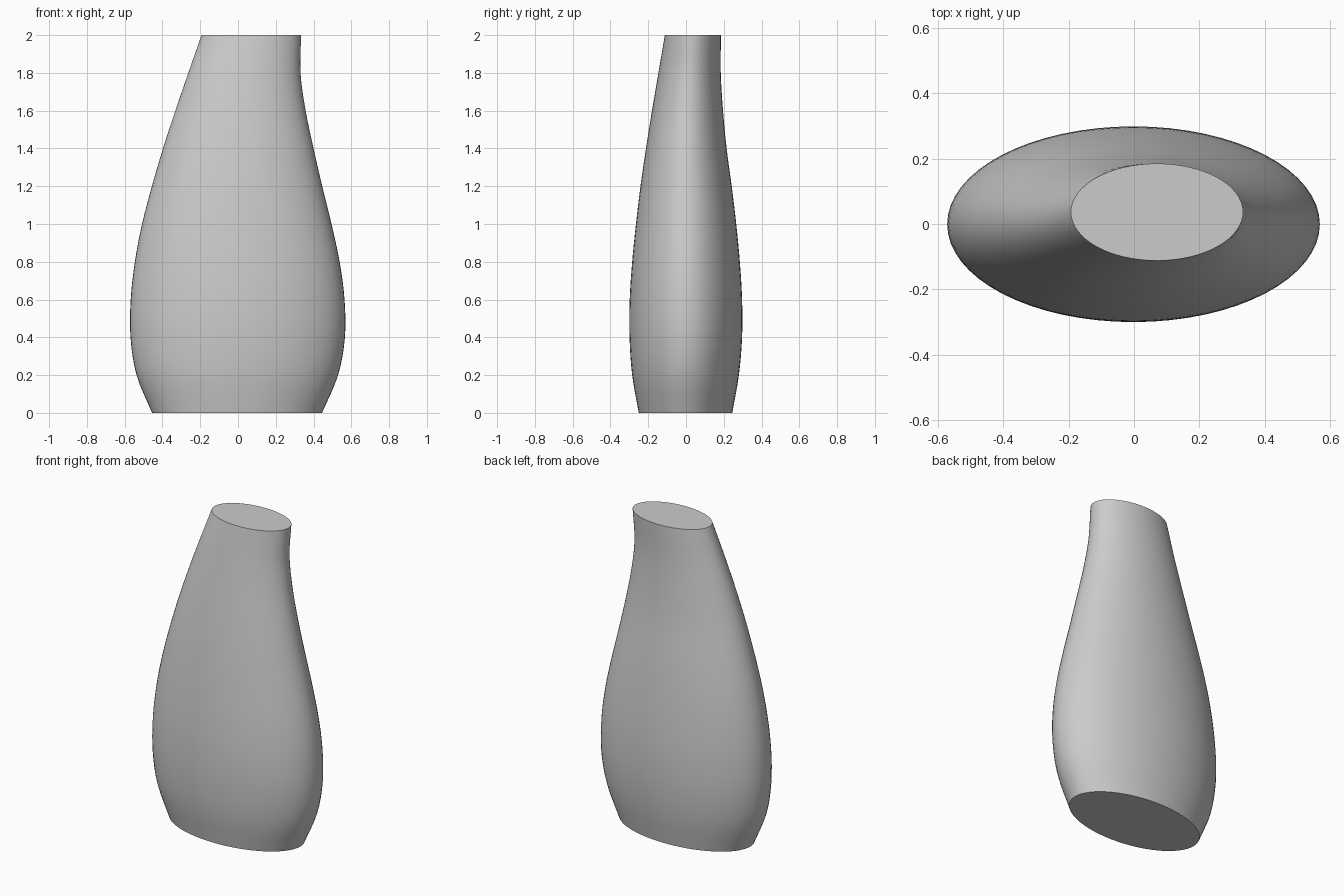
import bpy, bmesh, math

if "Cube" in bpy.data.objects:
    bpy.data.objects.remove(bpy.data.objects["Cube"])

# Cross-sections: height, left x, right x, front y, back y
SECTIONS = [
    (0.0, -0.455, 0.445, -0.25, 0.245),
    (0.2, -0.537, 0.530, -0.285, 0.28),
    (0.4, -0.569, 0.566, -0.299, 0.297),
    (0.6, -0.568, 0.564, -0.298, 0.297),
    (0.8, -0.546, 0.538, -0.285, 0.285),
    (1.0, -0.508, 0.495, -0.265, 0.266),
    (1.2, -0.456, 0.446, -0.241, 0.242),
    (1.4, -0.397, 0.400, -0.212, 0.215),
    (1.6, -0.332, 0.358, -0.180, 0.196),
    (1.8, -0.263, 0.331, -0.146, 0.184),
    (2.0, -0.193, 0.334, -0.112, 0.185),
]
SIDES, STEPS = 64, 4


def smooth_sections(rows, steps):
    """Catmull-Rom interpolation with extrapolated ends."""
    first = tuple(2 * a - b for a, b in zip(rows[0], rows[1]))
    last = tuple(2 * a - b for a, b in zip(rows[-1], rows[-2]))
    pts = [first] + rows + [last]
    out = []
    for i in range(1, len(pts) - 2):
        for s in range(steps):
            t = s / steps
            out.append([0.5 * (2 * b + (c - a) * t
                               + (2 * a - 5 * b + 4 * c - d) * t * t
                               + (3 * b - a - 3 * c + d) * t ** 3)
                        for a, b, c, d in zip(*pts[i - 1:i + 3])])
    return out + [rows[-1]]


# Vase body: lofted ellipses with flat closed ends
bm = bmesh.new()
rings = []
for z, x0, x1, y0, y1 in smooth_sections(SECTIONS, STEPS):
    ring = []
    for k in range(SIDES):
        a = 2 * math.pi * k / SIDES
        ring.append(bm.verts.new(((x0 + x1) / 2 + (x1 - x0) / 2 * math.cos(a),
                                  (y0 + y1) / 2 + (y1 - y0) / 2 * math.sin(a), z)))
    rings.append(ring)
for low, high in zip(rings, rings[1:]):
    for k in range(SIDES):
        n = (k + 1) % SIDES
        bm.faces.new((low[k], low[n], high[n], high[k]))
bm.faces.new(rings[0][::-1])
bm.faces.new(rings[-1])

mesh = bpy.data.meshes.new("vase_body")
bm.to_mesh(mesh)
bm.free()
body = bpy.data.objects.new("vase_body", mesh)
bpy.context.collection.objects.link(body)

# Plain grey finish
grey = bpy.data.materials.new("light_grey")
grey.diffuse_color = (0.6, 0.6, 0.6, 1)
grey.use_nodes = True
grey.node_tree.nodes["Principled BSDF"].inputs["Base Color"].default_value = grey.diffuse_color
mesh.materials.append(grey)

# Smooth wall, crisp rims
bpy.context.view_layer.objects.active = body
body.select_set(True)
bpy.ops.object.shade_smooth_by_angle(angle=math.radians(35))
